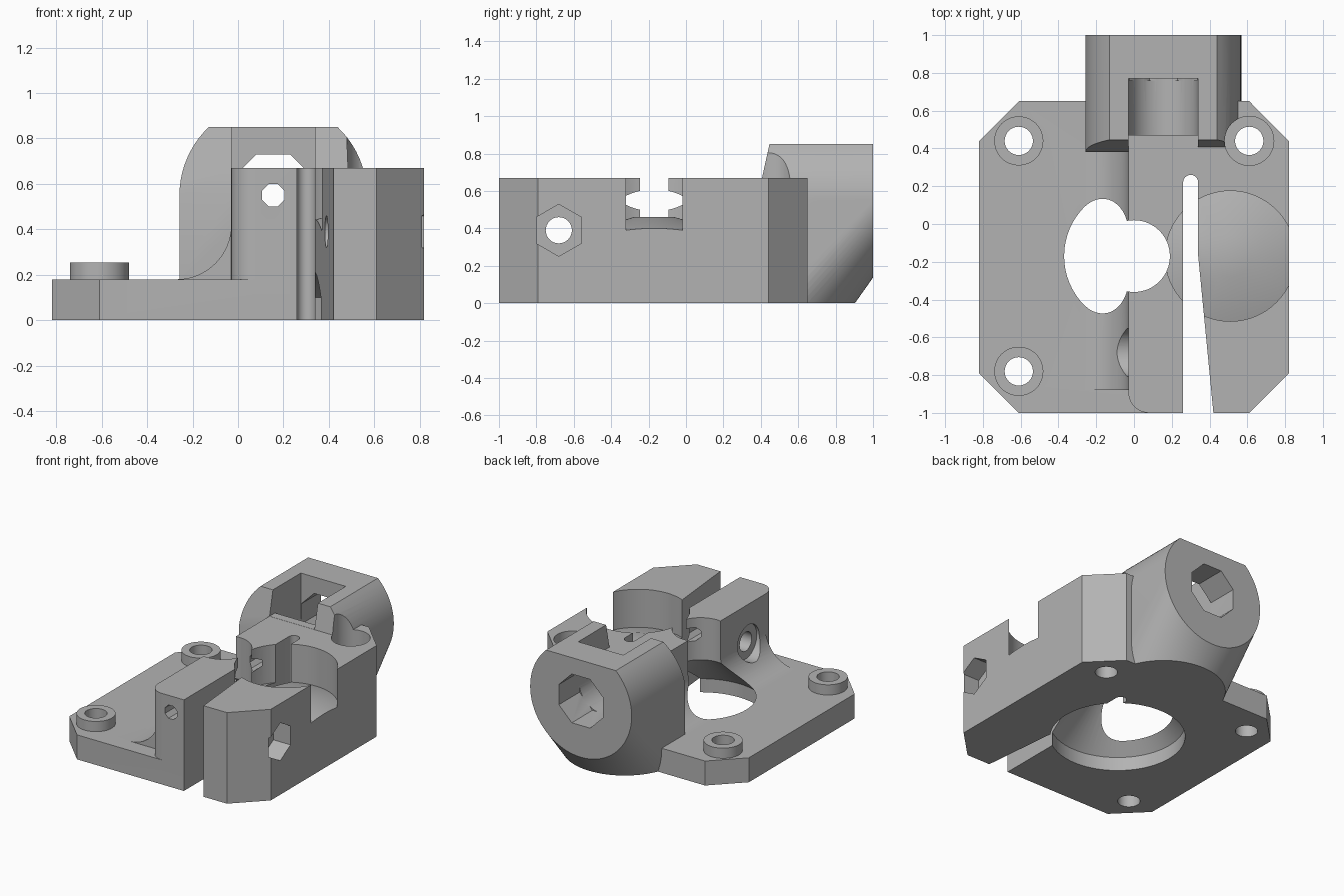
import bpy, bmesh
from math import sin, cos, pi, radians, asin

if "Cube" in bpy.data.objects:
    bpy.data.objects.remove(bpy.data.objects["Cube"])

grey = bpy.data.materials.new("plain grey")
grey.use_nodes = True
tone = (0.45, 0.45, 0.45, 1)
grey.diffuse_color = tone
grey.node_tree.nodes["Principled BSDF"].inputs["Base Color"].default_value = tone


def finish(name, bm):
    bmesh.ops.recalc_face_normals(bm, faces=bm.faces)
    me = bpy.data.meshes.new(name)
    bm.to_mesh(me)
    bm.free()
    me.materials.append(grey)
    ob = bpy.data.objects.new(name, me)
    bpy.context.collection.objects.link(ob)
    return ob


def prism(name, pts, lo, hi, axis="Z"):
    """Extrude a 2D outline along an axis."""
    place = {"Z": lambda u, v, w: (u, v, w),
             "Y": lambda u, v, w: (u, w, v),
             "X": lambda u, v, w: (w, u, v)}[axis]
    bm = bmesh.new()
    a = [bm.verts.new(place(u, v, lo)) for u, v in pts]
    b = [bm.verts.new(place(u, v, hi)) for u, v in pts]
    bm.faces.new(a)
    bm.faces.new(b)
    for i in range(len(a)):
        j = (i + 1) % len(a)
        bm.faces.new((a[i], a[j], b[j], b[i]))
    return finish(name, bm)


def arc(cx, cy, r, start, end, n):
    return [(cx + r * cos(radians(start + (end - start) * i / n)),
             cy + r * sin(radians(start + (end - start) * i / n))) for i in range(n + 1)]


def circle(cx, cy, r, n=48, turn=0):
    return arc(cx, cy, r, turn, turn + 360, n)[:-1]


def rect(x0, y0, x1, y1):
    return [(x0, y0), (x1, y0), (x1, y1), (x0, y1)]


def lathe(name, profile, cx, cy, n=64):
    """Closed solid turned about a vertical axis."""
    bm = bmesh.new()
    rings = [[bm.verts.new((x, y, z)) for x, y in circle(cx, cy, r, n)] for r, z in profile]
    bm.faces.new(rings[0])
    bm.faces.new(rings[-1])
    for a, b in zip(rings, rings[1:]):
        for i in range(n):
            j = (i + 1) % n
            bm.faces.new((a[i], a[j], b[j], b[i]))
    return finish(name, bm)


def combine(body, tool, operation):
    tool.hide_render = True
    mod = body.modifiers.new(tool.name, "BOOLEAN")
    mod.operation, mod.solver, mod.object = operation, "EXACT", tool
    bpy.context.view_layer.objects.active = body
    bpy.ops.object.modifier_apply(modifier=mod.name)
    bpy.data.objects.remove(tool)


# Base plate with clipped corners
W, F, B, C = 0.82, -1.0, 0.65, 0.21
body = prism("mount_body", [(-W + C, F), (W - C, F), (W, F + C), (W, B - C),
                            (W - C, B), (-W + C, B), (-W, B - C), (-W, F + C)], 0, 0.18)

# Clamp block with a rounded front corner
L = -0.03
block = prism("clamp_block", arc(L + 0.11, F + 0.11, 0.11, 180, 270, 10)
              + [(W - C, F), (W, F + C), (W, B - C), (W - C, B), (L, B)], 0.1, 0.67)

# Concave fillet between plate and block
fillet = prism("wall_fillet", [(0.02, 0.1), (-0.27, 0.1)]
               + arc(-0.27, 0.42, 0.24, 270, 360, 16) + [(0.02, 0.42)], -0.88, 0.42, "Y")

# Nozzle barrel: round back face blending down to a rounded foot
BX, BZ, R, TOP = 0.155, 0.55, 0.413, 0.85
flat = asin((TOP - BZ) / R) * 180 / pi
sides = arc(BX, BZ, R, 0, flat, 10) + arc(BX, BZ, R, 180 - flat, 180, 10)
points = [(x, 1.0, z) for x, z in sides + arc(BX, BZ, R, 180, 360, 40)[1:-1]]
points += [(x, 0.38 + (z - BZ) * 0.22, z) for x, z in sides]
points += [(x, y, 0) for x, y in arc(BX, 0.49, R, 0, 180, 40)]
points += [(BX + s * R, 0.38, 0) for s in (-1, 1)]
bm = bmesh.new()
for p in points:
    bm.verts.new(p)
hull = bmesh.ops.convex_hull(bm, input=bm.verts)
bmesh.ops.delete(bm, geom=list({v for v in hull["geom_interior"] + hull["geom_unused"]
                                if isinstance(v, bmesh.types.BMVert)}), context="VERTS")
bmesh.ops.dissolve_limit(bm, angle_limit=0.002, verts=bm.verts, edges=bm.edges)
barrel = finish("nozzle_barrel", bm)

for part in (block, fillet, barrel):
    combine(body, part, "UNION")

# Raised screw bosses on the open side
S = 0.61
for y in (-0.78, 0.44):
    combine(body, prism("screw_boss", circle(-S, y, 0.13), 0.1, 0.255), "UNION")

cutters = [
    # Motor recess, cone and gear bore
    lathe("motor_bore", [(0.45, -0.1), (0.45, 0.1), (0.19, 0.36), (0.19, 1.2)], 0, -0.17),
    # Bearing pocket with a shallow raised cone floor
    lathe("bearing_pocket", [(0.11, 0.46), (0.345, 0.39), (0.345, 1.2)], 0.51, -0.17),
    # Tapered clamp slot with rounded end
    prism("clamp_slot", [(0.26, -1.1), (0.43, -1.1), (0.34, -0.17)]
          + arc(0.30, 0.22, 0.04, 0, 180, 12), -0.1, 1.2),
    # Screw well beside the barrel
    prism("screw_well", circle(S, 0.44, 0.13), 0.255, 1.2),
    # Tension screw: shaft, head recess, nut pocket
    prism("tension_hole", circle(-0.68, 0.39, 0.07, 32), -0.3, 1.0, "X"),
    prism("head_recess", circle(-0.68, 0.39, 0.128), -0.5, -0.01, "X"),
    prism("nut_pocket", circle(-0.68, 0.39, 0.139, 6, 90), 0.68, 1.0, "X"),
    # Filament path
    prism("filament_hole", circle(BX, BZ, 0.053, 8, 22.5), -1.1, 0.5, "Y"),
    # Barrel seat, front opening and rear hole
    prism("barrel_seat", arc(BX, BZ, 0.183, 180, 360, 32)
          + [(BX + 0.183, 1.2), (BX - 0.183, 1.2)], 0.47, 0.77, "Y"),
    prism("seat_opening", rect(BX - 0.183, 0.671, BX + 0.183, 1.2), 0.2, 0.6, "Y"),
    prism("rear_hole", circle(BX, BZ, 0.194, 8, 22.5), 0.76, 1.1, "Y"),
]
# Motor screw holes
for x, y in ((-S, -0.78), (-S, 0.44), (S, 0.44)):
    cutters.append(prism("screw_hole", circle(x, y, 0.075, 32), -0.1, 0.5))
for tool in cutters:
    combine(body, tool, "DIFFERENCE")

# Smooth round walls, keep edges sharp
bpy.ops.object.select_all(action="DESELECT")
body.select_set(True)
bpy.context.view_layer.objects.active = body
bpy.ops.object.shade_smooth_by_angle(angle=radians(30))
